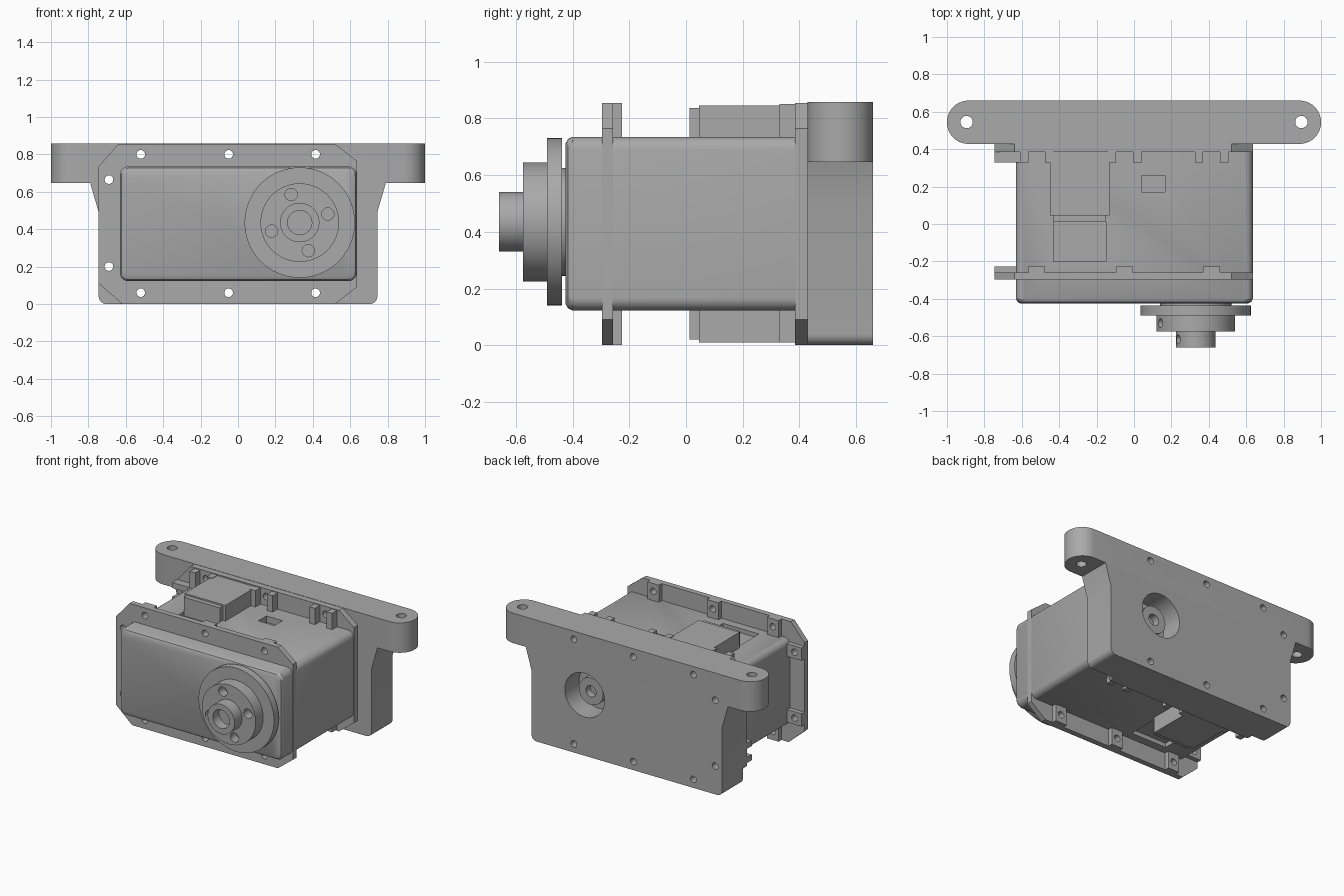
import bpy, bmesh, math
from mathutils import Vector

cube = bpy.data.objects.get("Cube")
if cube:
    bpy.data.objects.remove(cube, do_unlink=True)

grey = bpy.data.materials.new("plain grey")
grey.use_nodes = True
GREY = (0.4, 0.4, 0.4, 1)
grey.diffuse_color = GREY
grey.node_tree.nodes["Principled BSDF"].inputs["Base Color"].default_value = GREY


# Helpers: every solid is a loft through closed rings of points
def loft(bm, rings):
    loops = [[bm.verts.new(p) for p in ring] for ring in rings]
    n = len(loops[0])
    for a, b in zip(loops, loops[1:]):
        for i in range(n):
            j = (i + 1) % n
            bm.faces.new((a[i], a[j], b[j], b[i]))
    bm.faces.new(loops[0][::-1])
    bm.faces.new(loops[-1])


def circle(center, axis, r, n=40):
    q = Vector(axis).to_track_quat('Z', 'Y')
    step = 2 * math.pi / n
    return [Vector(center) + q @ Vector((r * math.cos(i * step), r * math.sin(i * step), 0))
            for i in range(n)]


def rod(bm, start, end, r, n=24):
    axis = Vector(end) - Vector(start)
    loft(bm, [circle(start, axis, r, n), circle(end, axis, r, n)])


def round_rect(x0, x1, z0, z1, r, steps=6):
    pts = []
    corners = [(x1 - r, z1 - r), (x0 + r, z1 - r), (x0 + r, z0 + r), (x1 - r, z0 + r)]
    for k, (cx, cz) in enumerate(corners):
        for i in range(steps + 1):
            a = math.pi / 2 * (k + i / steps)
            pts.append((cx + r * math.cos(a), cz + r * math.sin(a)))
    return pts


def slab_y(bm, outline, y0, y1):
    loft(bm, [[(x, y, z) for x, z in outline] for y in (y0, y1)])


def box(bm, x0, x1, y0, y1, z0, z1):
    slab_y(bm, [(x0, z0), (x1, z0), (x1, z1), (x0, z1)], y0, y1)


def mesh_object(name, build):
    bm = bmesh.new()
    build(bm)
    bmesh.ops.recalc_face_normals(bm, faces=bm.faces)
    me = bpy.data.meshes.new(name)
    bm.to_mesh(me)
    bm.free()
    ob = bpy.data.objects.new(name, me)
    bpy.context.collection.objects.link(ob)
    me.materials.append(grey)
    return ob


def part(name, build, *cutters):
    ob = mesh_object(name, build)
    for cut in cutters:
        tool = mesh_object("cutter", cut)
        mod = ob.modifiers.new("cut", 'BOOLEAN')
        mod.operation = 'DIFFERENCE'
        mod.solver = 'EXACT'
        mod.object = tool
        graph = bpy.context.evaluated_depsgraph_get()
        me = bpy.data.meshes.new_from_object(ob.evaluated_get(graph))
        ob.modifiers.clear()
        ob.data = me
        bpy.data.objects.remove(tool, do_unlink=True)
    bpy.ops.object.select_all(action='DESELECT')
    ob.select_set(True)
    bpy.context.view_layer.objects.active = ob
    bpy.ops.object.shade_smooth_by_angle(angle=math.radians(28))
    return ob


# Shared layout
MID, AXLE = 0.428, 0.33
TOP_X = (-0.52, -0.05, 0.415)
SIDE_Z = (0.2, 0.665)
holes = [(x, z) for x in TOP_X for z in (0.06, 0.8)] + [(-0.69, z) for z in SIDE_Z]


def screw_holes(bm):
    for x, z in holes:
        rod(bm, (x, -0.5, z), (x, 0.8, z), 0.023)


# Gearbox body with softened front edge and shallow pockets
def body(bm):
    rings = []
    for y, d in ((-0.425, 0.024), (-0.416, 0.008), (-0.4, 0), (0.43, 0)):
        rect = round_rect(-0.632 + d, 0.635 - d, 0.122 + d, 0.735 - d, 0.045)
        rings.append([(x, y, z) for x, z in rect])
    loft(bm, rings)


def body_pockets(bm):
    for z in (0.122, 0.735):
        box(bm, -0.43, -0.15, -0.2, 0.03, z - 0.03, z + 0.03)
    box(bm, 0.04, 0.165, 0.17, 0.26, 0.69, 0.78)


part("gearbox_body", body, body_pockets)

# Front and rear flanges, clipped at the corners
outline = [(-0.62, 0), (0.52, 0), (0.636, 0.09), (0.636, 0.765),
           (0.52, 0.855), (-0.64, 0.855), (-0.745, 0.735), (-0.745, 0.11)]
for name, y0, y1 in (("front_flange", -0.297, -0.258), ("rear_flange", 0.385, 0.43)):
    part(name, lambda bm: slab_y(bm, outline, y0, y1), screw_holes)


# Screw bosses behind the front flange
def front_bosses(bm):
    for x in TOP_X:
        box(bm, x - 0.045, x + 0.045, -0.262, -0.226, 0, 0.14)
        box(bm, x - 0.045, x + 0.045, -0.262, -0.226, 0.72, 0.855)
    for z in SIDE_Z:
        box(bm, -0.745, -0.61, -0.262, -0.226, z - 0.045, z + 0.045)


part("front_bosses", front_bosses, screw_holes)


# Paired ribs that frame each screw on the rear flange
def rear_ribs(bm):
    for s in (-1, 1):
        for x in TOP_X:
            c = x + s * 0.067
            for z0, z1 in ((0.01, 0.14), (0.72, 0.85)):
                box(bm, c - 0.022, c + 0.022, 0.33, 0.39, z0, z1)
        for z in SIDE_Z:
            c = z + s * 0.05
            box(bm, -0.745, -0.61, 0.33, 0.39, c - 0.02, c + 0.02)


part("rear_ribs", rear_ribs)


# Cable sockets above and below
def sockets(bm):
    for s in (-1, 1):
        for x0, x1, y0, y1, h in ((-0.45, -0.13, 0.045, 0.39, 0.418),
                                  (-0.43, -0.15, 0.012, 0.05, 0.408)):
            z0, z1 = sorted((MID + s * 0.26, MID + s * h))
            box(bm, x0, x1, y0, y1, z0, z1)


part("cable_sockets", sockets)


# Mounting bracket: lower plate plus a round-ended ear bar
def plate(bm):
    pts = [(0.79, 0.646), (0.745, 0.49)]
    pts += [(0.705 + 0.04 * math.cos(a), 0.04 - 0.04 * math.sin(a))
            for a in (i * math.pi / 12 for i in range(7))]
    pts += [(-x, z) for x, z in reversed(pts)]
    slab_y(bm, pts, 0.428, 0.66)


def rear_recess(bm):
    rod(bm, (AXLE, 0.5, MID), (AXLE, 0.8, MID), 0.155, 48)


def ear_bar(bm):
    rect = round_rect(-1, 1, 0.428, 0.66, 0.115, 10)
    loft(bm, [[(x, y, z) for x, y in rect] for z in (0.646, 0.857)])


def ear_holes(bm):
    for x in (-0.895, 0.895):
        rod(bm, (x, 0.545, 0.5), (x, 0.545, 1), 0.033)


part("bracket_plate", plate, rear_recess, screw_holes)
part("bracket_ear_bar", ear_bar, ear_holes, screw_holes)


# Rear idler boss inside the recess
part("idler_boss",
     lambda bm: rod(bm, (AXLE, 0.48, MID), (AXLE, 0.59, MID), 0.095, 40),
     lambda bm: rod(bm, (AXLE, 0.54, MID), (AXLE, 0.7, MID), 0.04))


# Stepped output horn
def horn(bm):
    steps = ((-0.66, 0.105), (-0.575, 0.105), (-0.575, 0.21), (-0.49, 0.21),
             (-0.49, 0.295), (-0.437, 0.295), (-0.437, 0.19), (-0.415, 0.19))
    loft(bm, [circle((AXLE, y, MID + 0.007), (0, 1, 0), r, 64) for y, r in steps])


def horn_holes(bm):
    z = MID + 0.007
    rod(bm, (AXLE, -0.7, z), (AXLE, -0.59, z), 0.065, 32)
    for i in range(4):
        a = math.radians(17 + 90 * i)
        x, dz = AXLE + 0.157 * math.cos(a), 0.157 * math.sin(a)
        rod(bm, (x, -0.7, z + dz), (x, -0.51, z + dz), 0.033)


def set_screws(bm):
    d = Vector((-0.9, 0, 0.43))
    for y, near, far in ((-0.53, 0.185, 0.26), (-0.617, 0.07, 0.15)):
        c = Vector((AXLE, y, MID + 0.007))
        rod(bm, c + d * near, c + d * far, 0.024, 16)


part("output_horn", horn, horn_holes, set_screws)
